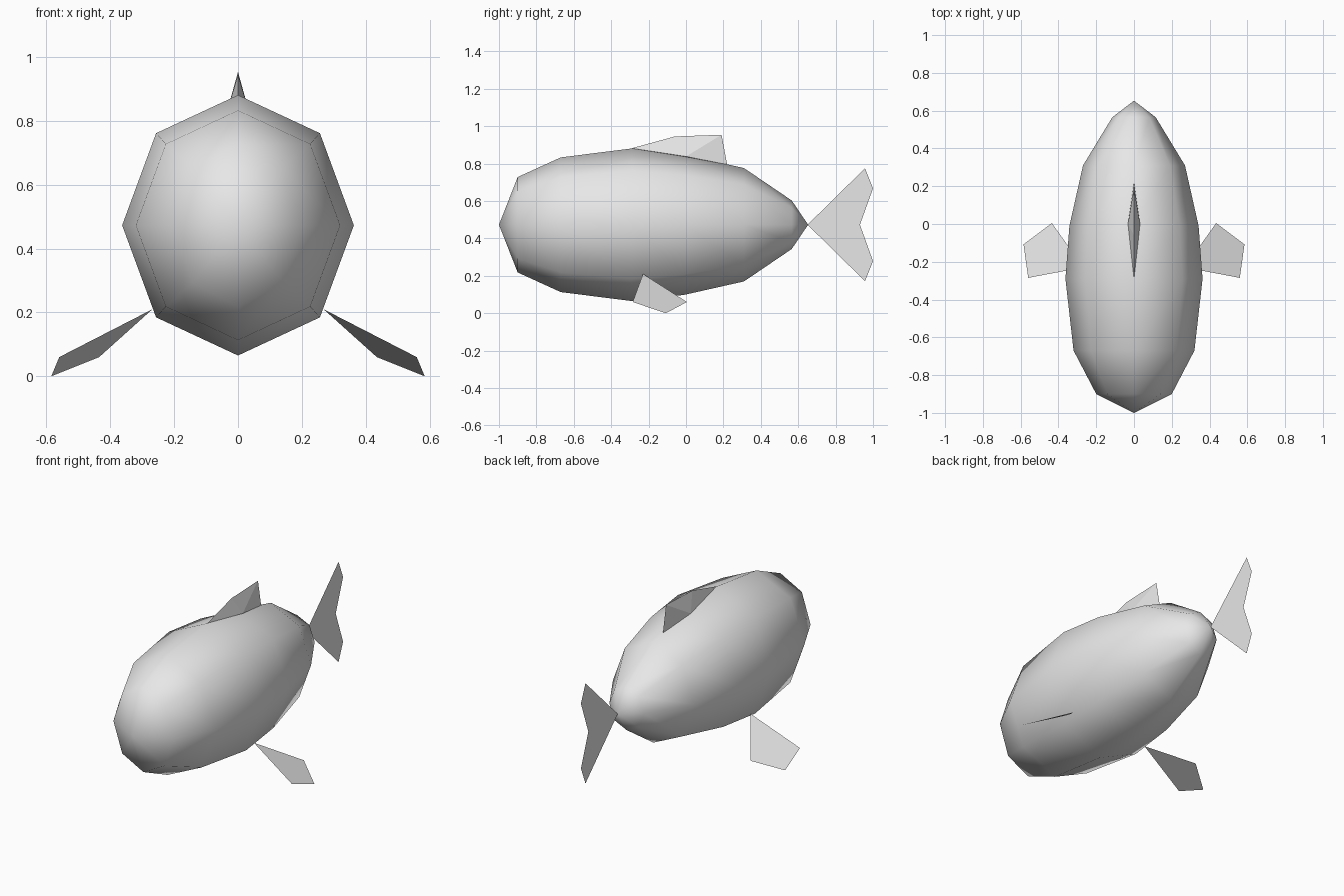
import bpy, bmesh, math

old = bpy.data.objects.get("Cube")
if old:
    bpy.data.objects.remove(old, do_unlink=True)

grey = bpy.data.materials.new("light grey")
grey.use_nodes = True
grey.diffuse_color = (0.8, 0.8, 0.8, 1)
grey.node_tree.nodes["Principled BSDF"].inputs["Base Color"].default_value = (0.8, 0.8, 0.8, 1)

AXIS_Z = 0.473


def make_object(name, verts, faces, smooth=False, solid=False):
    mesh = bpy.data.meshes.new(name)
    mesh.from_pydata(verts, [], faces)
    if solid:
        bm = bmesh.new()
        bm.from_mesh(mesh)
        bmesh.ops.recalc_face_normals(bm, faces=bm.faces)
        bm.to_mesh(mesh)
        bm.free()
    for p in mesh.polygons:
        p.use_smooth = smooth
    mesh.materials.append(grey)
    obj = bpy.data.objects.new(name, mesh)
    bpy.context.collection.objects.link(obj)
    return obj


# Body: eight-sided elliptical rings (y, half width, half height) between two tips
rings = [(-0.90, 0.20, 0.255), (-0.67, 0.32, 0.36), (-0.29, 0.363, 0.408),
         (-0.01, 0.342, 0.375), (0.31, 0.27, 0.303), (0.565, 0.115, 0.13)]
N = 8
verts = [(rx * math.sin(2 * math.pi * i / N), y, AXIS_Z + rz * math.cos(2 * math.pi * i / N))
         for y, rx, rz in rings for i in range(N)]
faces = []
for r in range(len(rings) - 1):
    for i in range(N):
        j = (i + 1) % N
        faces.append((r * N + i, r * N + j, (r + 1) * N + j, (r + 1) * N + i))
nose, rear = len(verts), len(verts) + 1
verts += [(0, -1.0, AXIS_Z), (0, 0.653, AXIS_Z)]
last = (len(rings) - 1) * N
for i in range(N):
    j = (i + 1) % N
    faces += [(nose, j, i), (rear, last + i, last + j)]
make_object("body", verts, faces, smooth=True, solid=True)

# Dorsal fin: diamond base rising to a sharp ridge
make_object("dorsal_fin",
            [(0, -0.29, 0.882), (0.032, 0.0, 0.838), (0, 0.22, 0.795), (-0.032, 0.0, 0.838),
             (0, -0.06, 0.945), (0, 0.19, 0.954)],
            [(0, 1, 4), (1, 5, 4), (1, 2, 5), (0, 4, 3), (3, 4, 5), (3, 5, 2), (0, 3, 2, 1)],
            solid=True)

# Tail fin: flat forked sheet, one lobe up and one down
make_object("tail_fin",
            [(0, 0.65, AXIS_Z), (0, 0.957, 0.775), (0, 1.0, 0.668), (0, 0.93, AXIS_Z),
             (0, 1.0, 0.278), (0, 0.957, 0.171)],
            [(0, 3, 2, 1), (0, 5, 4, 3)])

# Pectoral fins: flat sheets sloping down and out on each side
for name, s in (("left_pectoral_fin", 1), ("right_pectoral_fin", -1)):
    pts = [(0.268, -0.23, 0.21), (0.435, 0.005, 0.06), (0.585, -0.108, 0.0), (0.56, -0.285, 0.06)]
    make_object(name, [(s * x, y, z) for x, y, z in pts],
                [(0, 3, 2, 1) if s > 0 else (0, 1, 2, 3)])
